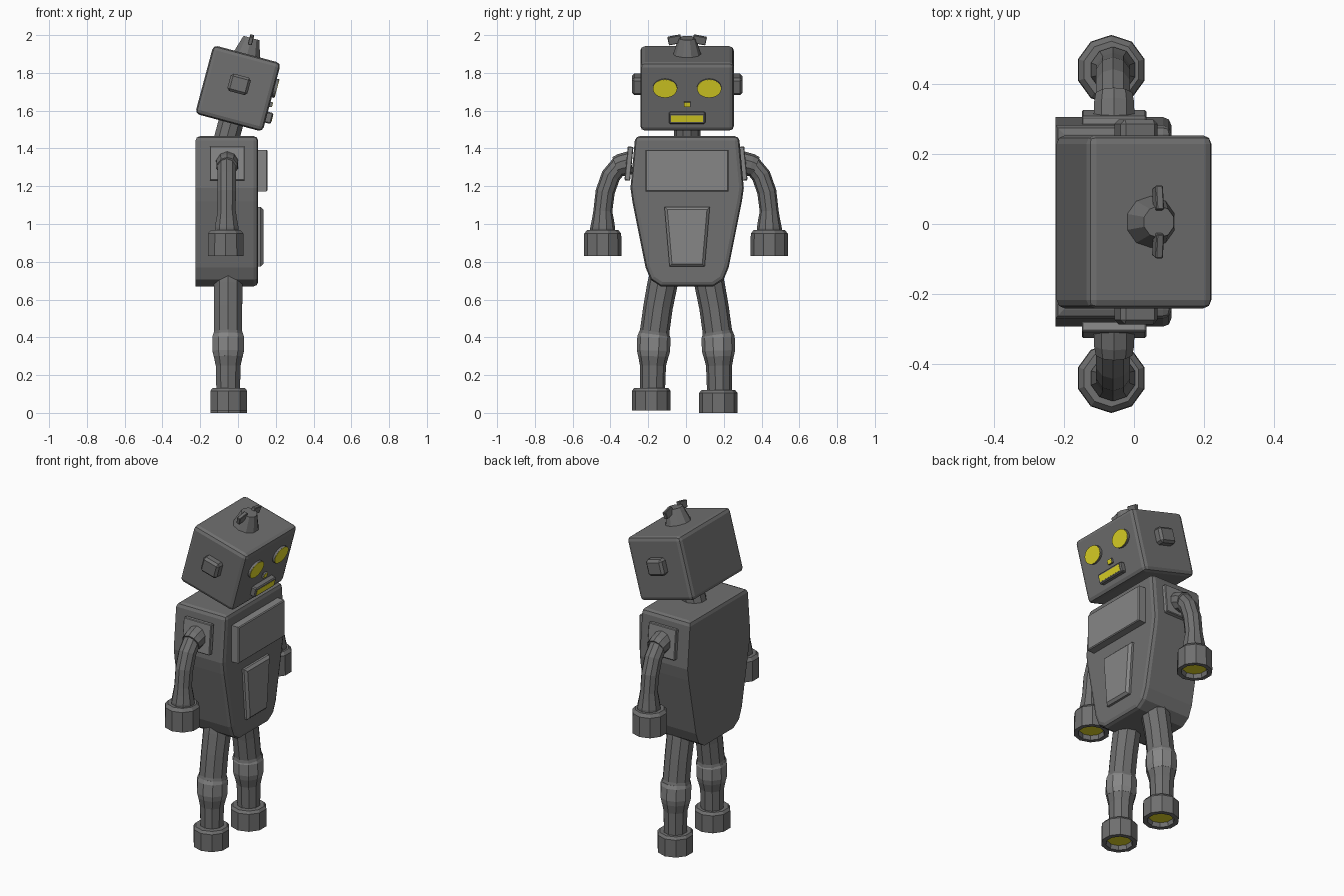
import bpy, bmesh, math
from mathutils import Matrix, Vector

if "Cube" in bpy.data.objects:
    bpy.data.objects.remove(bpy.data.objects["Cube"])

SIDES = 10
SHIFT = 0.006  # trunk and head sit slightly off centre in y


def paint(name, r, g, b):
    m = bpy.data.materials.new(name)
    m.diffuse_color = (r, g, b, 1)
    m.use_nodes = True
    m.node_tree.nodes["Principled BSDF"].inputs["Base Color"].default_value = m.diffuse_color
    return m


yellow = paint("yellow", 0.75, 0.68, 0.02)
dark = paint("dark_metal", 0.16, 0.16, 0.16)
light = paint("panel_metal", 0.24, 0.24, 0.24)
# Head frame: tilted forward (+x is the face side)
HEAD = Matrix.Translation((0, SHIFT, 1.718)) @ Matrix.Rotation(math.radians(15), 4, 'Y')
IDENT = Matrix.Identity(4)


def finish(bm, name, mat=dark):
    bmesh.ops.recalc_face_normals(bm, faces=bm.faces)
    me = bpy.data.meshes.new(name)
    bm.to_mesh(me)
    bm.free()
    ob = bpy.data.objects.new(name, me)
    bpy.context.collection.objects.link(ob)
    me.materials.append(mat)
    return ob


def bevel(bm, edges, width, segments=1):
    bmesh.ops.bevel(bm, geom=edges, offset=width, segments=segments, profile=0.5, affect='EDGES')


def box(name, loc, size, frame=IDENT, width=0, segments=1, rot=0, mat=dark):
    bm = bmesh.new()
    bmesh.ops.create_cube(bm, size=1)
    bmesh.ops.scale(bm, vec=size, verts=bm.verts)
    if width:
        bevel(bm, bm.edges[:], width, segments)
    bm.transform(frame @ Matrix.Translation(loc) @ Matrix.Rotation(rot, 4, 'X'))
    return finish(bm, name, mat)


def cone(name, matrix, r1, r2, depth, sides=SIDES, mat=dark):
    bm = bmesh.new()
    bmesh.ops.create_cone(bm, cap_ends=True, segments=sides, radius1=r1, radius2=r2, depth=depth)
    bm.transform(matrix)
    return finish(bm, name, mat)


def slab(name, outline, x0, x1, width, segments=1, back_top=False, mat=dark):
    """Extrude a half outline (y, z), mirrored in y, from x0 to x1; bevel the front rim."""
    pts = outline + [(-y, z) for y, z in reversed(outline)]
    bm = bmesh.new()
    face = bm.faces.new([bm.verts.new((x0, y + SHIFT, z)) for y, z in pts])
    res = bmesh.ops.extrude_face_region(bm, geom=[face], use_keep_orig=True)
    bmesh.ops.translate(bm, vec=(x1 - x0, 0, 0),
                        verts=[v for v in res['geom'] if isinstance(v, bmesh.types.BMVert)])
    bmesh.ops.recalc_face_normals(bm, faces=bm.faces)
    top = max(z for y, z in outline) - 0.01
    edges = [e for e in bm.edges if all(v.co.x > x1 - 0.001 for v in e.verts)
             or (back_top and all(v.co.z > top for v in e.verts))]
    bevel(bm, edges, width, segments)
    return finish(bm, name, mat)


def skin(name, loops, mat=dark):
    bm = bmesh.new()
    rings = [[bm.verts.new(p) for p in loop] for loop in loops]
    for a, b in zip(rings, rings[1:]):
        for i in range(SIDES):
            j = (i + 1) % SIDES
            bm.faces.new((a[i], a[j], b[j], b[i]))
    bm.faces.new(rings[0])
    bm.faces.new(rings[-1])
    return finish(bm, name, mat)


def tube(name, x, side, path, mat=dark):
    """Tube through (y, z, radius) stations, rings square to the path."""
    loops = []
    for k, (y, z, r) in enumerate(path):
        a, b = path[max(k - 1, 0)], path[min(k + 1, len(path) - 1)]
        t = Vector((b[0] - a[0], b[1] - a[1])).normalized()
        loops.append([(x + r * math.sin(w), side * (y - t.y * r * math.cos(w)), z + t.x * r * math.cos(w))
                      for w in (math.tau * i / SIDES for i in range(SIDES))])
    return skin(name, loops, mat)


def cup(name, x, y, z, profile):
    """Vertical turned part from (radius, height) pairs."""
    return skin(name, [[(x + r * math.sin(w), y + r * math.cos(w), z + h)
                        for w in (math.tau * i / SIDES for i in range(SIDES))]
                       for r, h in profile])


# Body and front panels
slab("body", [(0.275, 1.465), (0.3, 1.19), (0.29, 1.12), (0.22, 0.77), (0.193, 0.705), (0.14, 0.67)],
     -0.225, 0.107, 0.024, 2, back_top=True)
slab("chest_panel", [(0.22, 1.393), (0.22, 1.173)], 0.09, 0.156, 0.005, mat=light)
slab("belly_panel", [(0.12, 1.09), (0.093, 0.775)], 0.09, 0.134, 0.014, mat=light)

# Neck
cone("neck", Matrix.Translation((-0.05, SHIFT, 1.49)) @ Matrix.Rotation(math.radians(15), 4, 'Y'), 0.07, 0.07, 0.2)

# Head, face and top knob
box("head", (0, 0, 0), (0.37, 0.495, 0.376), HEAD, 0.024, 2)
face_turn = Matrix.Rotation(math.radians(90), 4, 'Y')
for s, tag in ((-1, "right"), (1, "left")):
    # The rim is grey, the lens in front of it is yellow
    for part, x, k, depth, mat in (("eye_rim", 0.189, 1.0, 0.018, dark), ("eye_lens", 0.1985, 0.97, 0.003, yellow)):
        m = HEAD @ Matrix.Translation((x, s * 0.117, 0.052)) @ Matrix.Diagonal((1, 0.065 * k, 0.051 * k, 1)) @ face_turn
        cone(f"{tag}_{part}", m, 1, 1, depth, 24, mat)
    box(f"{tag}_ear", (0, s * 0.26, 0.022), (0.11, 0.066, 0.095), HEAD, 0.013)
    box(f"{tag}_knob_wing", (0, s * 0.066, 0.266), (0.022, 0.07, 0.044), HEAD, 0.003, rot=-s * 0.2)
box("nose", (0.187, 0, -0.037), (0.02, 0.034, 0.027), HEAD)
box("nose_light", (0.1975, 0, -0.037), (0.003, 0.032, 0.025), HEAD, mat=yellow)
box("mouth_frame", (0.195, 0, -0.108), (0.042, 0.192, 0.06), HEAD, 0.006)
box("mouth", (0.2155, 0, -0.108), (0.003, 0.17, 0.036), HEAD, mat=yellow)
cone("top_knob", HEAD @ Matrix.Translation((0, 0, 0.23)), 0.075, 0.046, 0.092)

# Arms and legs
for s, tag in ((-1, "right"), (1, "left")):
    box(f"{tag}_shoulder_plate", (-0.057, s * 0.302, 1.32), (0.185, 0.03, 0.18), width=0.004, rot=s * 0.1, mat=light)
    tube(f"{tag}_shoulder_collar", -0.057, s, [(0.29, 1.325, 0.062), (0.345, 1.312, 0.06), (0.37, 1.302, 0.055)])
    tube(f"{tag}_arm", -0.06, s, [(0.30, 1.325, 0.051), (0.355, 1.307, 0.051), (0.398, 1.255, 0.051),
                                  (0.428, 1.17, 0.051), (0.44, 1.07, 0.05), (0.44, 1.03, 0.057),
                                  (0.441, 0.98, 0.066), (0.441, 0.95, 0.066)])
    cup(f"{tag}_hand", -0.065, s * 0.441, 0.83, [(0.082, 0.138), (0.098, 0.12), (0.1, 0), (0.075, 0), (0.07, 0.03)])
    cone(f"{tag}_palm_light", Matrix.Translation((-0.065, s * 0.441, 0.858)), 0.068, 0.068, 0.006, mat=yellow)

    tube(f"{tag}_leg", -0.052, s, [(0.118, 0.735, 0.074), (0.125, 0.68, 0.08), (0.148, 0.56, 0.078),
                                   (0.166, 0.43, 0.078), (0.17, 0.40, 0.087), (0.172, 0.33, 0.087),
                                   (0.175, 0.25, 0.069), (0.177, 0.09, 0.065)])
    # Lighter knee band over the leg's bulge
    tube(f"{tag}_knee", -0.052, s, [(0.168, 0.415, 0.083), (0.17, 0.40, 0.088), (0.172, 0.33, 0.088),
                                    (0.173, 0.30, 0.081)], light)
    y, lift = (-0.184, 0.012) if s < 0 else (0.171, 0)
    cup(f"{tag}_foot", -0.049, y, lift, [(0.09, 0.12), (0.102, 0.105), (0.102, 0), (0.075, 0), (0.07, 0.03)])
    cone(f"{tag}_sole_light", Matrix.Translation((-0.049, y, lift + 0.028)), 0.068, 0.068, 0.006, mat=yellow)
